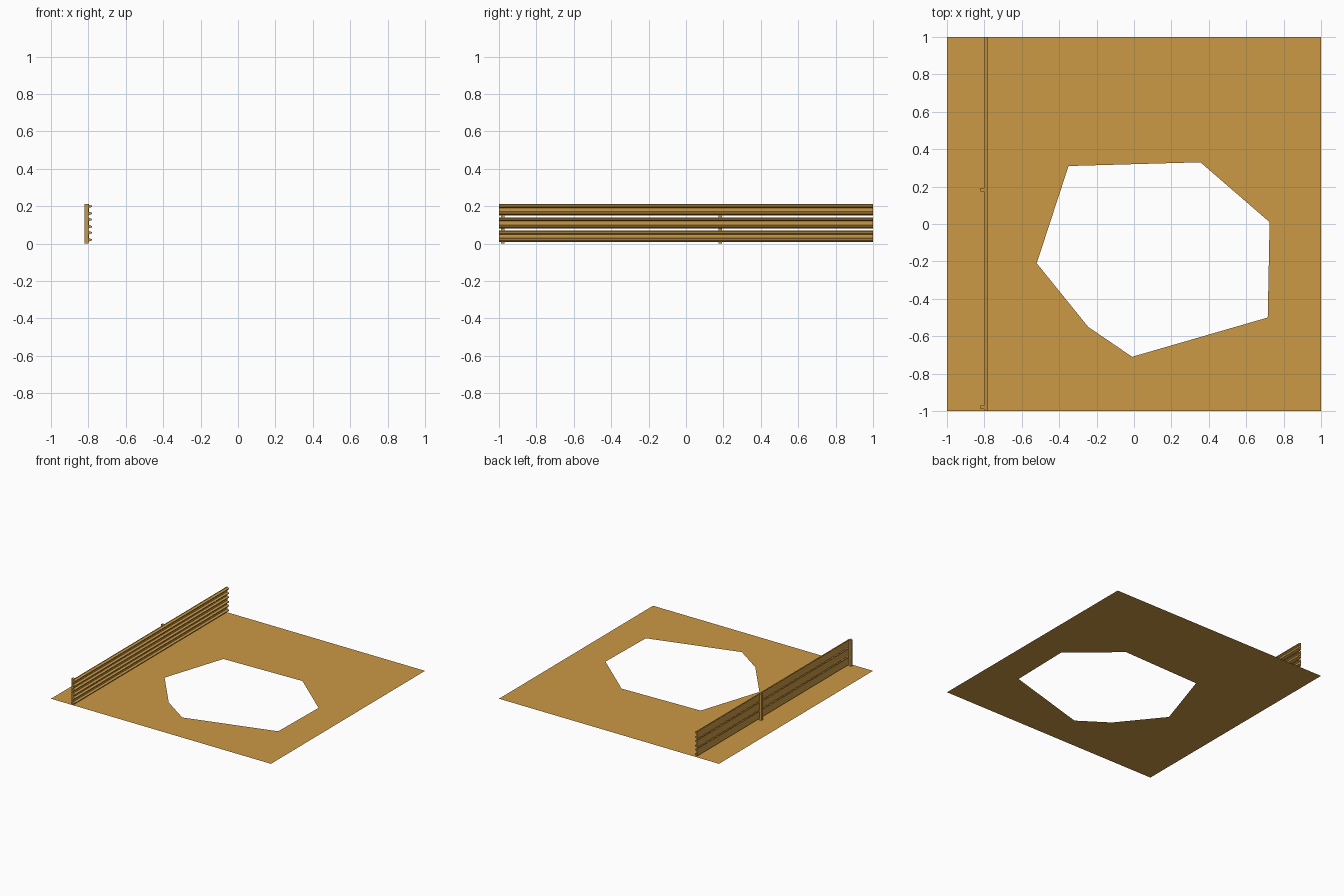
import bpy, bmesh

cube = bpy.data.objects.get("Cube")
if cube:
    bpy.data.objects.remove(cube, do_unlink=True)

ochre = bpy.data.materials.new("ochre")
ochre.use_nodes = True
ochre.diffuse_color = (0.6, 0.32, 0.06, 1)
bsdf = next(n for n in ochre.node_tree.nodes if n.type == 'BSDF_PRINCIPLED')
bsdf.inputs["Base Color"].default_value = ochre.diffuse_color
bsdf.inputs["Roughness"].default_value = 0.8


def add_object(name, bm):
    mesh = bpy.data.meshes.new(name)
    bm.to_mesh(mesh)
    bm.free()
    mesh.materials.append(ochre)
    obj = bpy.data.objects.new(name, mesh)
    bpy.context.collection.objects.link(obj)
    return obj


def extruded(name, profile, y0, y1):
    """Closed x-z profile swept along y."""
    bm = bmesh.new()
    face = bm.faces.new([bm.verts.new((x, y0, z)) for x, z in profile])
    ext = bmesh.ops.extrude_face_region(bm, geom=[face], use_keep_orig=True)
    verts = [v for v in ext["geom"] if isinstance(v, bmesh.types.BMVert)]
    bmesh.ops.translate(bm, verts=verts, vec=(0, y1 - y0, 0))
    bmesh.ops.recalc_face_normals(bm, faces=bm.faces)
    return add_object(name, bm)


# Flat ground sheet with an irregular seven-sided opening
square = [(-1, -1), (1, -1), (1, 1), (-1, 1)]
opening = [(-0.35, 0.31), (0.355, 0.33), (0.725, 0.01), (0.715, -0.5),
           (-0.01, -0.71), (-0.245, -0.55), (-0.52, -0.21)]
bm = bmesh.new()
edges = []
for loop in (square, opening):
    vs = [bm.verts.new((x, y, 0)) for x, y in loop]
    edges += [bm.edges.new((vs[i - 1], vs[i])) for i in range(len(vs))]
bmesh.ops.triangle_fill(bm, edges=edges, use_beauty=True, normal=(0, 0, 1))
for f in bm.faces:
    f.normal_update()
    if f.normal.z < 0:
        f.normal_flip()
add_object("ground", bm)

# Three stacked barrier rails, each with two ridges on the inner side
BACK, FLANGE, RIDGE = -0.802, -0.797, -0.78
for i, z in enumerate((0.01, 0.0805, 0.151)):
    profile = [(BACK, z), (FLANGE, z)]
    for peak in (0.0105, 0.0485):
        profile += [(FLANGE, z + peak - 0.009), (RIDGE, z + peak - 0.003),
                    (RIDGE, z + peak + 0.003), (FLANGE, z + peak + 0.009)]
    profile += [(FLANGE, z + 0.06), (BACK, z + 0.06)]
    extruded(f"barrier_rail_{i + 1}", profile, -1, 1)

# Posts behind the rails
post = [(-0.822, 0), (-0.8, 0), (-0.8, 0.211), (-0.822, 0.211)]
for name, y in (("end_post", -0.98), ("middle_post", 0.183)):
    extruded(name, post, y - 0.01, y + 0.01)
